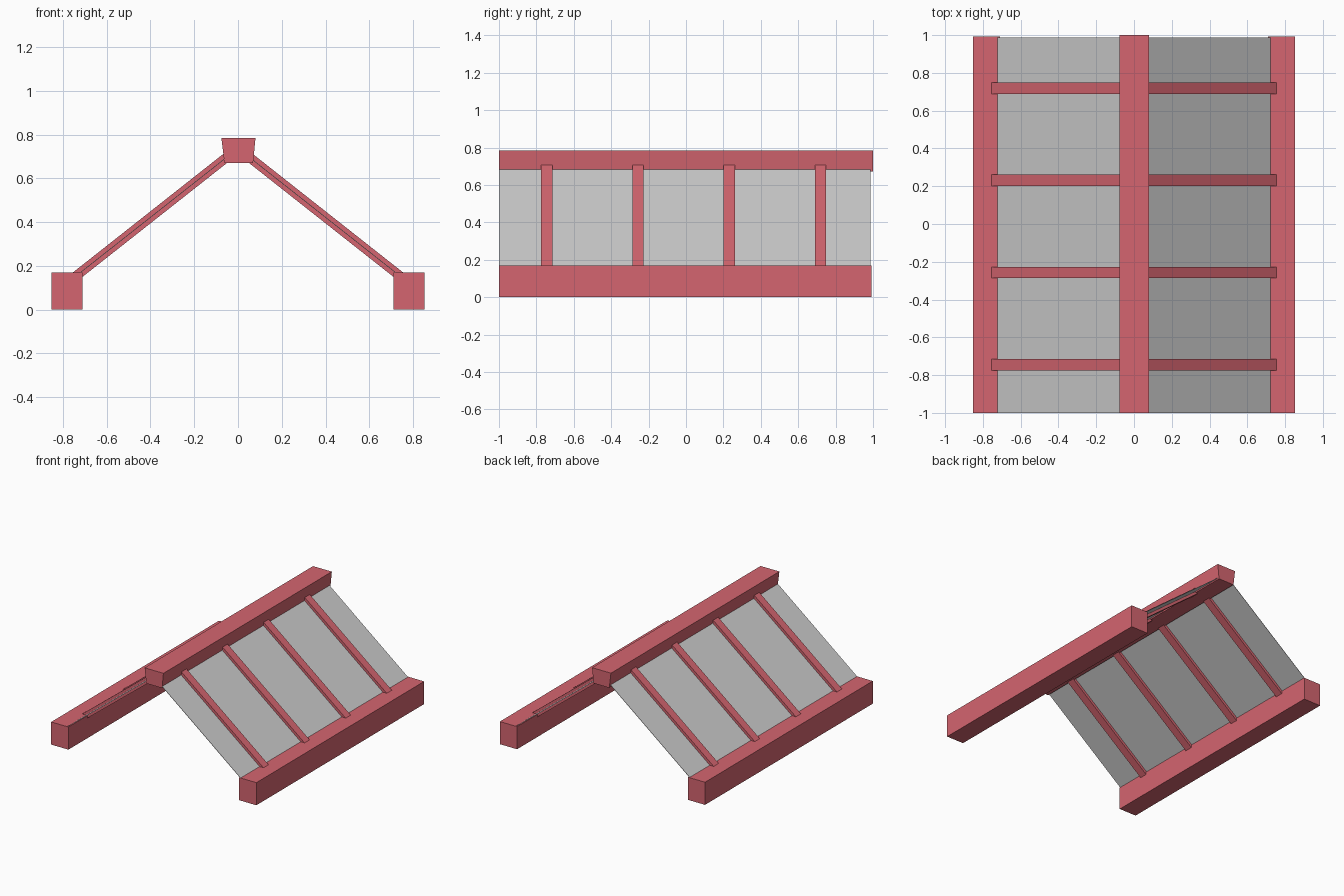
import bpy
import bmesh
from mathutils import Vector

if "Cube" in bpy.data.objects:
    bpy.data.objects.remove(bpy.data.objects["Cube"])

red = bpy.data.materials.new("red_paint")
red.diffuse_color = (0.66, 0.13, 0.16, 1.0)
red.use_nodes = True
red.node_tree.nodes["Principled BSDF"].inputs["Base Color"].default_value = red.diffuse_color


def prism(name, profile, y0, y1, material=None):
    """Extrude an x-z outline along y."""
    bm = bmesh.new()
    face = bm.faces.new([bm.verts.new((x, y0, z)) for x, z in profile])
    ext = bmesh.ops.extrude_face_region(bm, geom=[face])
    moved = [v for v in ext["geom"] if isinstance(v, bmesh.types.BMVert)]
    bmesh.ops.translate(bm, verts=moved, vec=(0, y1 - y0, 0))
    bmesh.ops.recalc_face_normals(bm, faces=bm.faces)
    mesh = bpy.data.meshes.new(name)
    bm.to_mesh(mesh)
    bm.free()
    obj = bpy.data.objects.new(name, mesh)
    bpy.context.collection.objects.link(obj)
    if material:
        mesh.materials.append(material)
    return obj


def slope(side, half):
    """Outline of a sloping strip from eave to ridge."""
    low, high = Vector((0.758, 0.14)), Vector((0.05, 0.698))
    d = (high - low).normalized()
    n = Vector((d.y, -d.x)) * half
    return [(side * p.x, p.y) for p in (low + n, high + n, high - n, low - n)]


# Ridge beam, slightly tapered downwards
prism("ridge_beam",
      [(-0.062, 0.671), (0.069, 0.671), (0.08, 0.785), (-0.076, 0.785)],
      -1.0, 1.0, red)

for side, label in ((-1, "left"), (1, "right")):
    # Eave beam
    prism(label + "_eave_beam",
          [(side * x, z) for x, z in
           ((0.71, 0), (0.853, 0), (0.853, 0.17), (0.71, 0.17))],
          -1.0, 0.992, red)
    # Thin roof panel through the middle of the rafters
    prism(label + "_roof_panel", slope(side, 0.0015), -1.0, 0.987)
    # Rafters
    for i in range(4):
        y = -0.745 + i * 0.488
        prism(f"{label}_rafter_{i + 1}", slope(side, 0.0215),
              y - 0.03, y + 0.03, red)
